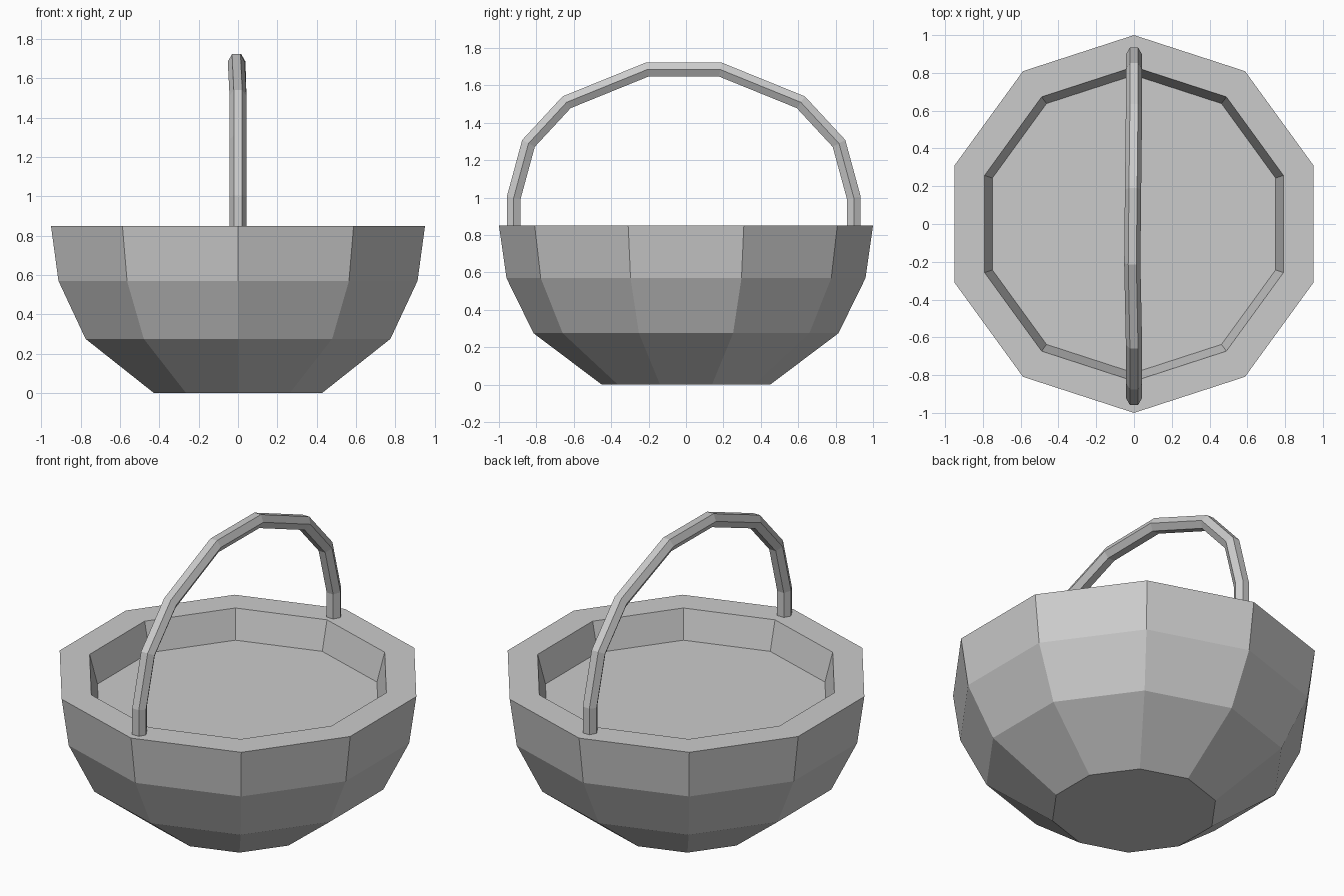
import bpy
import bmesh
from math import sin, cos, tau
from mathutils import Vector

cube = bpy.data.objects.get("Cube")
if cube:
    bpy.data.objects.remove(cube, do_unlink=True)

SIDES = 10
TUBE_SIDES = 6
TUBE_RADIUS = 0.043

grey = bpy.data.materials.new("plain_grey")
grey.use_nodes = True
grey.diffuse_color = (0.6, 0.6, 0.6, 1)
grey.node_tree.nodes["Principled BSDF"].inputs["Base Color"].default_value = (0.6, 0.6, 0.6, 1)


def skin_rings(name, rings):
    """Join matching rings of points with quads and cap both ends."""
    bm = bmesh.new()
    loops = [[bm.verts.new(p) for p in ring] for ring in rings]
    for a, b in zip(loops, loops[1:]):
        n = len(a)
        for i in range(n):
            j = (i + 1) % n
            bm.faces.new((a[i], a[j], b[j], b[i]))
    bm.faces.new(loops[0])
    bm.faces.new(loops[-1])
    bmesh.ops.recalc_face_normals(bm, faces=bm.faces)
    mesh = bpy.data.meshes.new(name)
    bm.to_mesh(mesh)
    bm.free()
    mesh.materials.append(grey)
    obj = bpy.data.objects.new(name, mesh)
    bpy.context.collection.objects.link(obj)
    return obj


# Basket bowl: ten-sided shell with a wide rim and a raised inner floor
profile = [(0.45, 0), (0.815, 0.275), (0.96, 0.57), (1.0, 0.85), (0.832, 0.85), (0.788, 0.68)]
skin_rings("basket_bowl", [
    [(r * sin(tau * i / SIDES), r * cos(tau * i / SIDES), z) for i in range(SIDES)]
    for r, z in profile
])

# Handle: mitred six-sided tube along an arch from front to back
half = [(0.909, 0.845), (0.909, 1.0), (0.83, 1.29), (0.626, 1.51), (0.195, 1.685)]
path = [Vector((0, -y, z)) for y, z in half] + [Vector((0, y, z)) for y, z in reversed(half)]
path = [p + Vector((0, -0.012, 0)) for p in path]
path[4].x, path[5].x = -0.009, -0.005

rings = []
for k, p in enumerate(path):
    before = (p - path[k - 1]).normalized() if k else Vector((0, 0, 1))
    after = (path[k + 1] - p).normalized() if k < len(path) - 1 else Vector((0, 0, -1))
    along = (before + after).normalized()
    across = Vector((1, 0, 0))
    outward = across.cross(along).normalized() / along.dot(after)
    rings.append([
        p + TUBE_RADIUS * (cos(tau * i / TUBE_SIDES) * across + sin(tau * i / TUBE_SIDES) * outward)
        for i in range(TUBE_SIDES)
    ])
skin_rings("handle", rings)
